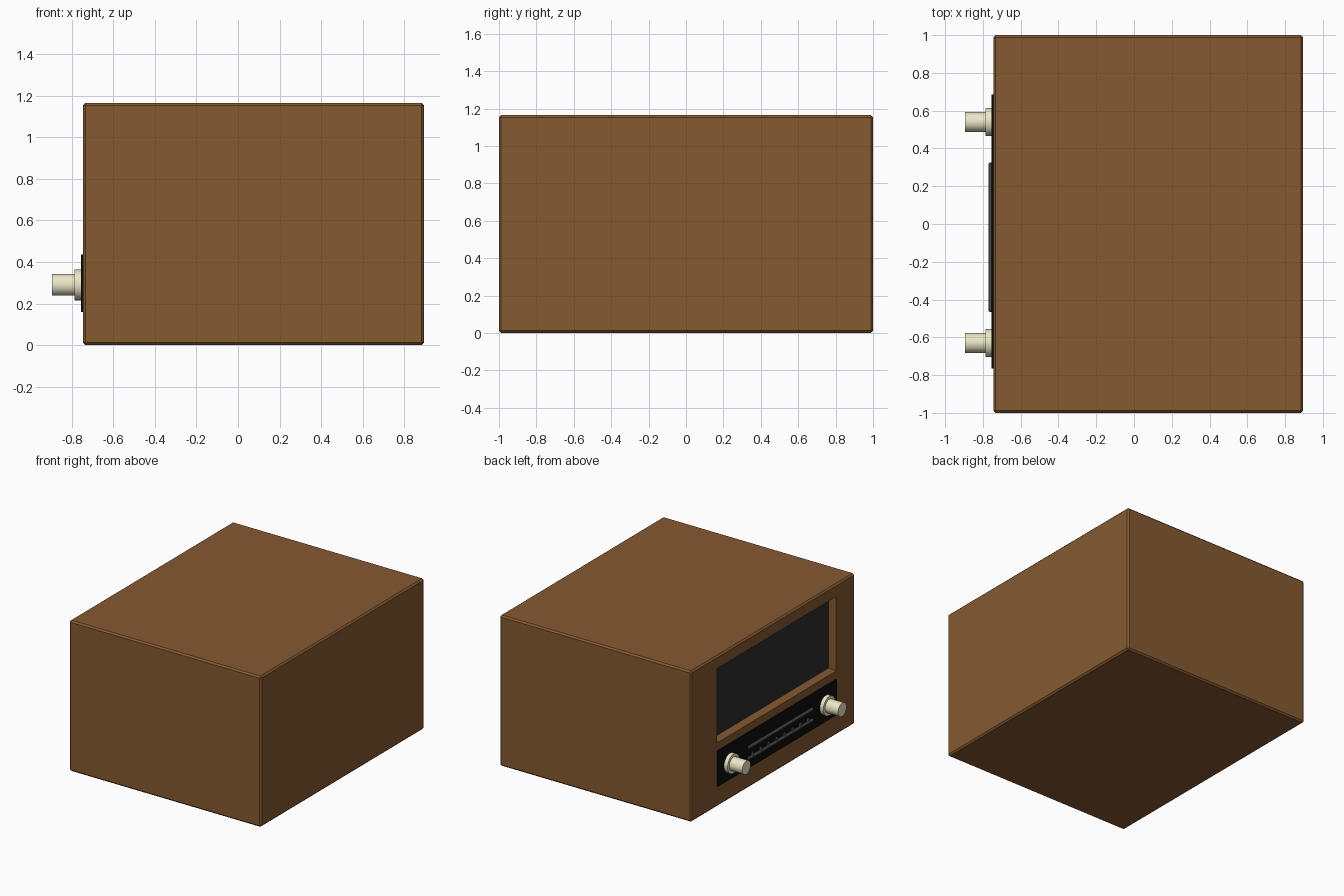
import bpy, bmesh
from math import radians
from mathutils import Matrix, Vector

if "Cube" in bpy.data.objects:
    bpy.data.objects.remove(bpy.data.objects["Cube"])


def mat(name, r, g, b):
    m = bpy.data.materials.new(name)
    m.diffuse_color = (r, g, b, 1)
    m.use_nodes = True
    m.node_tree.nodes["Principled BSDF"].inputs["Base Color"].default_value = m.diffuse_color
    return m


WOOD = mat("wood", 0.235, 0.1, 0.03)
SCREEN = mat("dark_cloth", 0.026, 0.026, 0.026)
BLACK = mat("black", 0.004, 0.004, 0.004)
CREAM = mat("cream", 0.84, 0.8, 0.57)
GREY = mat("grey", 0.14, 0.14, 0.14)


def finish(name, bm, material):
    bmesh.ops.recalc_face_normals(bm, faces=bm.faces)
    me = bpy.data.meshes.new(name)
    bm.to_mesh(me)
    bm.free()
    me.materials.append(material)
    ob = bpy.data.objects.new(name, me)
    bpy.context.collection.objects.link(ob)
    return ob


def box_bm(lo, hi, bevel=0.0):
    lo, hi = Vector(lo), Vector(hi)
    bm = bmesh.new()
    bmesh.ops.create_cube(bm, size=1)
    for v in bm.verts:
        v.co = (lo + hi) / 2 + v.co * (hi - lo)
    if bevel:
        bmesh.ops.bevel(bm, geom=bm.edges[:], offset=bevel, segments=1, affect='EDGES')
    return bm


# Cabinet: bevelled box whose control face is pushed in to a stepped recess
bm = box_bm((-0.745, -1, 0), (0.895, 1, 1.165), 0.012)
face = min(bm.faces, key=lambda f: f.calc_center_median().x)


def push(face, x, y0, y1, z0, z1):
    """Inset the face and place the new inner loop on a rectangle."""
    bmesh.ops.inset_region(bm, faces=[face], thickness=0.005)
    c = face.calc_center_median()
    for v in face.verts:
        v.co = (x, y0 if v.co.y < c.y else y1, z0 if v.co.z < c.z else z1)


push(face, -0.745, -0.77, 0.685, 0.495, 1.07)
push(face, -0.725, -0.76, 0.675, 0.505, 1.06)
push(face, -0.675, -0.76, 0.675, 0.505, 1.06)
finish("cabinet", bm, WOOD)

# Speaker cloth at the bottom of the recess, and the control panel
finish("speaker_cloth", box_bm((-0.685, -0.76, 0.505), (-0.67, 0.675, 1.06)), SCREEN)
finish("control_panel", box_bm((-0.755, -0.765, 0.16), (-0.735, 0.685, 0.435)), BLACK)


def cylinder(bm, x0, x1, y, z, r, axis='X'):
    m = Matrix.Translation(((x0 + x1) / 2, y, z)) @ Matrix.Rotation(radians(90), 4, 'Y')
    bmesh.ops.create_cone(bm, cap_ends=True, segments=32, radius1=r, radius2=r,
                          depth=x1 - x0, matrix=m)


# Knobs: a wide collar and a long grip
for name, y in (("volume_knob", 0.54), ("tuning_knob", -0.63)):
    bm = bmesh.new()
    cylinder(bm, -0.785, -0.75, y, 0.29, 0.074)
    cylinder(bm, -0.895, -0.78, y, 0.29, 0.052)
    ob = finish(name, bm, CREAM)
    bpy.context.view_layer.objects.active = ob
    ob.select_set(True)
    bpy.ops.object.shade_smooth_by_angle(angle=radians(35))
    ob.select_set(False)

# Dial bars and the tick marks on the lower one
for name, z in (("upper_dial_bar", 0.325), ("lower_dial_bar", 0.24)):
    finish(name, box_bm((-0.77, -0.465, z - 0.011), (-0.75, 0.325, z + 0.011), 0.006), GREY)
for i in range(8):
    y = 0.27 - i * 0.097
    finish(f"dial_tick_{i + 1}", box_bm((-0.766, y - 0.008, 0.245), (-0.75, y + 0.008, 0.272)), GREY)
